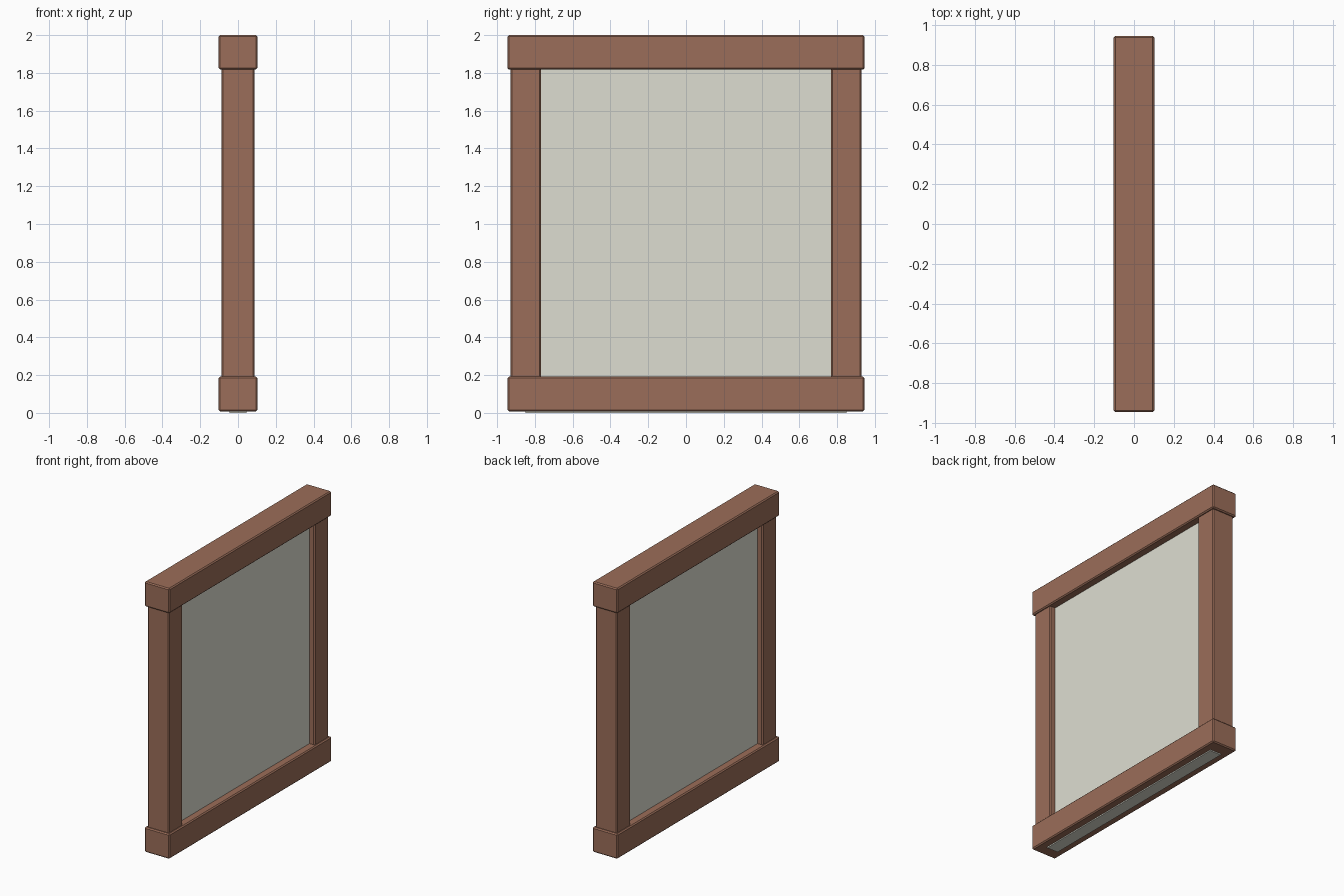
import bpy

if "Cube" in bpy.data.objects:
    bpy.data.objects.remove(bpy.data.objects["Cube"])


def material(name, colour):
    mat = bpy.data.materials.new(name)
    mat.diffuse_color = (*colour, 1.0)
    mat.use_nodes = True
    mat.node_tree.nodes["Principled BSDF"].inputs["Base Color"].default_value = mat.diffuse_color
    return mat


WOOD = material("wood", (0.33, 0.155, 0.10))
PLASTER = material("plaster", (0.73, 0.73, 0.64))


def box(name, low, high, mat, bevel=0.0):
    centre = [(a + b) / 2 for a, b in zip(low, high)]
    bpy.ops.mesh.primitive_cube_add(size=1, location=centre)
    obj = bpy.context.object
    obj.name = name
    obj.scale = [b - a for a, b in zip(low, high)]
    bpy.ops.object.transform_apply(location=False, rotation=False, scale=True)
    obj.data.materials.append(mat)
    if bevel:
        mod = obj.modifiers.new("chamfer", 'BEVEL')
        mod.width = bevel
        mod.segments = 1
    return obj


# Horizontal beams
for name, z0, z1 in (("bottom_beam", 0.008, 0.192), ("top_beam", 1.817, 2.0)):
    box(name, (-0.102, -0.945, z0), (0.102, 0.945, z1), WOOD, 0.008)

# Side posts, tucked into the beams
for name, y0, y1 in (("front_post", -0.93, -0.767), ("back_post", 0.767, 0.93)):
    box(name, (-0.088, y0, 0.15), (0.088, y1, 1.86), WOOD, 0.008)

# Infill panel, its lower edge showing just below the bottom beam
box("wall_panel", (-0.045, -0.85, 0.0), (0.045, 0.85, 1.9), PLASTER)
